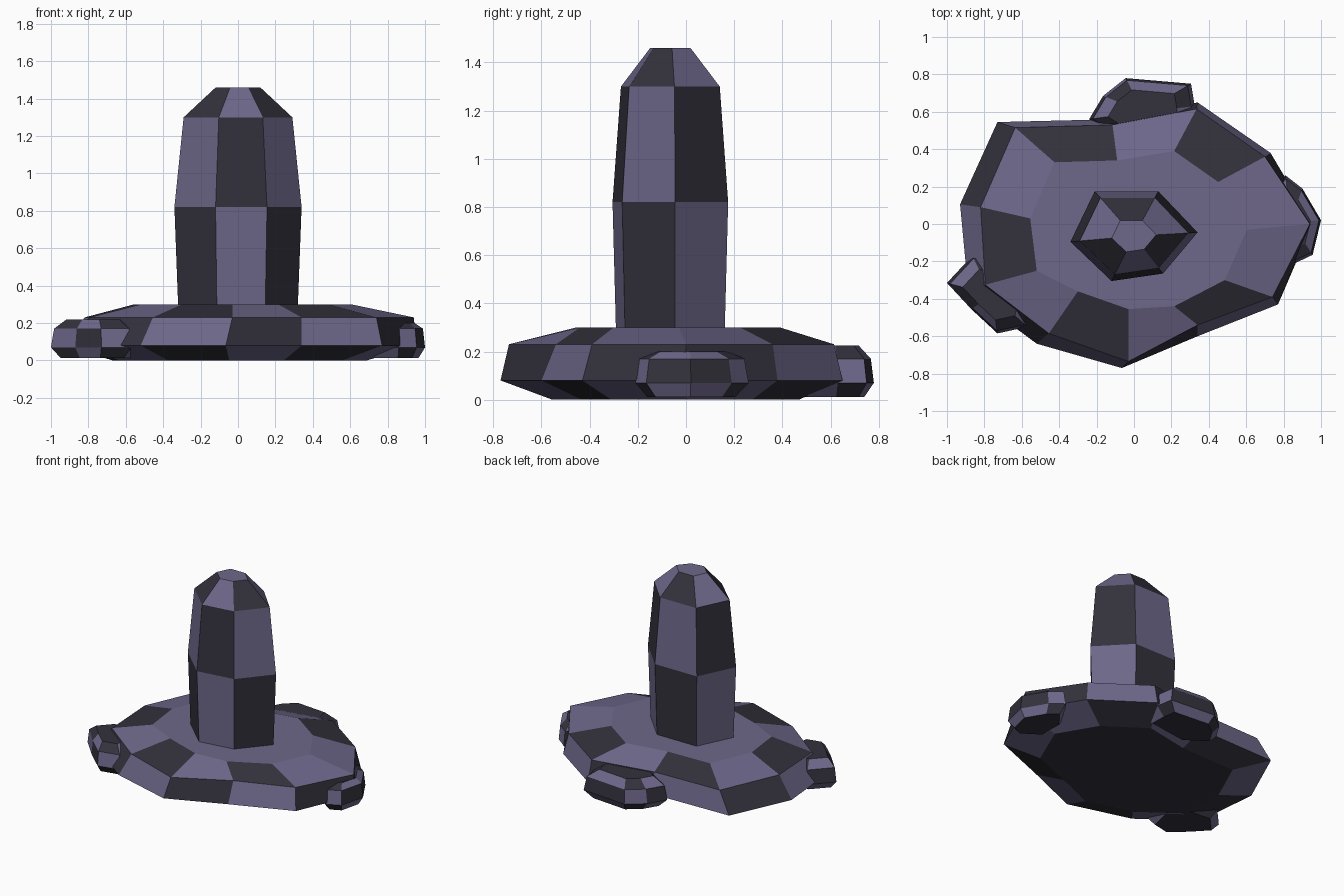
import bpy
import bmesh

if "Cube" in bpy.data.objects:
    bpy.data.objects.remove(bpy.data.objects["Cube"])


def flat_material(name, rgb):
    m = bpy.data.materials.new(name)
    m.diffuse_color = (*rgb, 1)
    m.use_nodes = True
    m.node_tree.nodes["Principled BSDF"].inputs["Base Color"].default_value = m.diffuse_color
    return m


LIGHT = flat_material("light purple stone", (0.155, 0.137, 0.255))
DARK = flat_material("dark stone", (0.033, 0.031, 0.045))


def scaled(ring, centre, s):
    cx, cy = centre
    return [(cx + (x - cx) * s, cy + (y - cy) * s) for x, y in ring]


def loft(name, rings, heights, top_dark=False):
    """Bridge stacked rings, chequering the side faces in two colours."""
    bm = bmesh.new()
    rows = [[bm.verts.new((x, y, z)) for x, y in ring]
            for ring, z in zip(rings, heights)]
    n = len(rows[0])
    for band in range(len(rows) - 1):
        low, high = rows[band], rows[band + 1]
        for i in range(n):
            j = (i + 1) % n
            f = bm.faces.new((low[i], low[j], high[j], high[i]))
            f.material_index = (i + band) % 2
    bm.faces.new(rows[0][::-1]).material_index = 1
    bm.faces.new(rows[-1]).material_index = int(top_dark)
    mesh = bpy.data.meshes.new(name)
    bm.to_mesh(mesh)
    bm.free()
    mesh.materials.append(LIGHT)
    mesh.materials.append(DARK)
    bpy.context.collection.objects.link(bpy.data.objects.new(name, mesh))


# Irregular base slab: widest rim, shoulder and top outline
rim = [(.955, 0), (.73, .38), (.34, .65), (-.12, .56), (-.73, .545), (-.93, .105),
       (-.885, -.37), (-.52, -.64), (-.065, -.77), (.34, -.6), (.77, -.43)]
shoulder = [(.94, 0), (.70, .36), (.335, .615), (-.115, .53), (-.635, .515), (-.82, .09),
            (-.795, -.325), (-.455, -.585), (-.03, -.735), (.34, -.54), (.74, -.39)]
top = [(.605, -.03), (.45, .225), (.215, .39), (-.09, .34), (-.425, .33), (-.555, .03),
       (-.52, -.25), (-.30, -.36), (-.03, -.455), (.215, -.44), (.485, -.30)]
loft("base_slab", [scaled(rim, (0, 0), .72), rim, shoulder, top], [0, .08, .23, .30])

# Six-sided standing pillar with tapered tip
pillar = [(.34, -.045), (.13, .175), (-.21, .175), (-.34, -.095), (-.12, -.305), (.155, -.265)]
loft("pillar", [scaled(pillar, (0, -.065), s) for s in (.94, 1, .855, .35)],
     [.28, .82, 1.30, 1.46])

# Small flat rocks tucked against the slab
rocks = {
    "back_rock": ((.05, .60), .225, [(.33, .48), (.325, .63), (.305, .75), (-.045, .78),
                                     (-.165, .685), (-.24, .56), (-.05, .43)]),
    "left_rock": ((-.76, -.38), .22, [(-.52, -.33), (-.65, -.19), (-.865, -.17), (-1.0, -.315),
                                      (-.87, -.455), (-.73, -.585), (-.57, -.55)]),
    "right_rock": ((.84, .01), .20, [(1.0, .02), (.90, .19), (.81, .26), (.70, .12),
                                     (.70, -.10), (.86, -.21), (.955, -.165)]),
}
for name, (centre, height, outline) in rocks.items():
    loft(name, [scaled(outline, centre, s) for s in (.78, 1, .93, .65)],
         [.012, .07, .17, height], top_dark=True)
